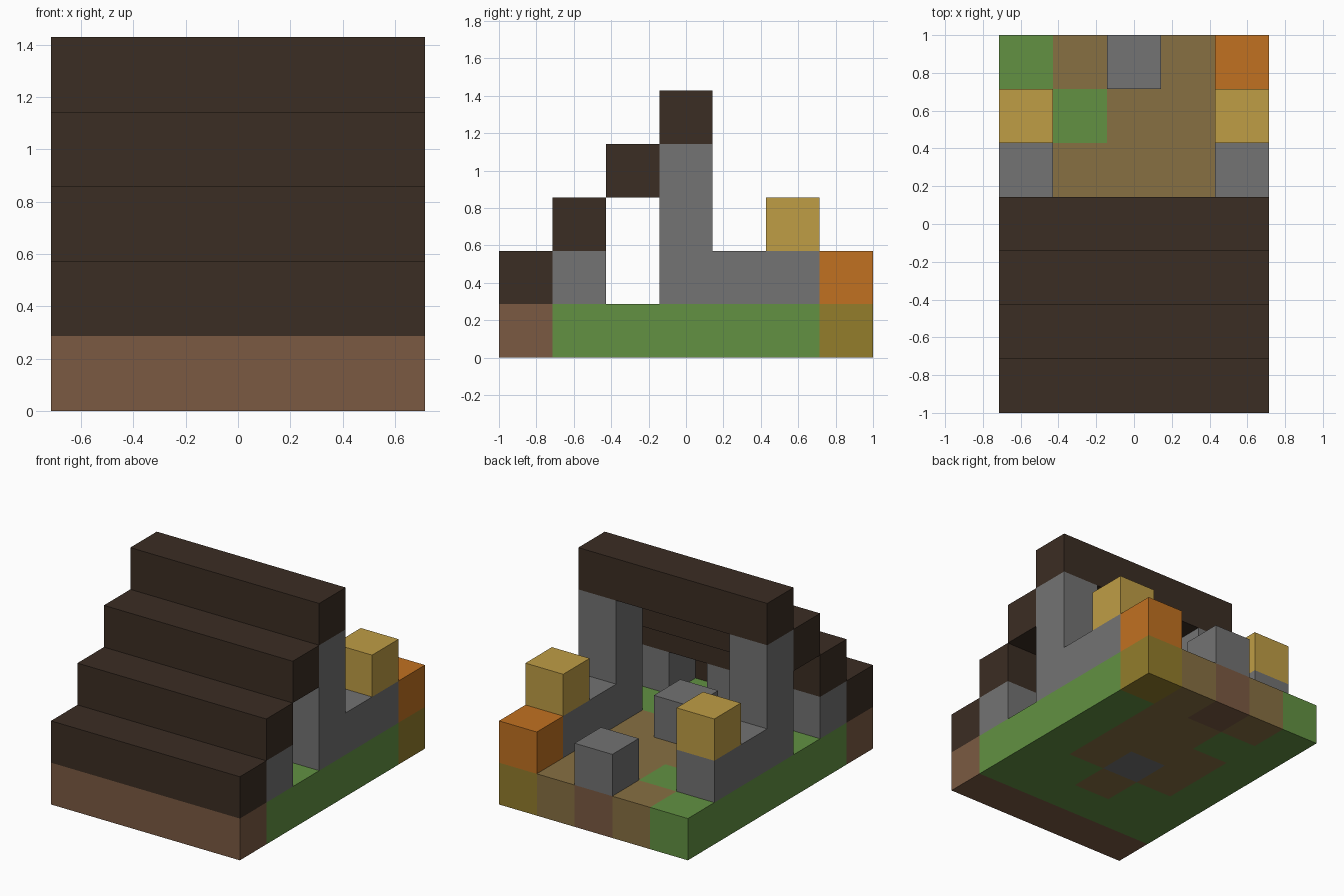
import bpy
import bmesh
from mathutils import Matrix, Vector

CELL = 2 / 7          # edge of one block
COLS, ROWS = 5, 7     # blocks across and deep

default = bpy.data.objects.get("Cube")
if default:
    bpy.data.objects.remove(default, do_unlink=True)


def linear(c):
    c /= 255
    return c / 12.92 if c <= 0.04045 else ((c + 0.055) / 1.055) ** 2.4


def make_material(name, hex_code):
    rgba = [linear(v) for v in bytes.fromhex(hex_code)] + [1.0]
    mat = bpy.data.materials.new(name)
    mat.use_nodes = True
    mat.diffuse_color = rgba
    mat.node_tree.nodes["Principled BSDF"].inputs["Base Color"].default_value = rgba
    return mat


dark_wood = make_material("dark wood", "3B2D23")
brown = make_material("brown wood", "7B5A42")
green = make_material("grass green", "629142")
stone = make_material("stone grey", "737373")
straw = make_material("straw yellow", "BF9D45")
orange = make_material("pumpkin orange", "C17121")
olive = make_material("olive", "937D2B")
earth = make_material("path earth", "877042")


def add_box(bm, cell, size, index=0):
    """Add a box whose low corner is at a grid cell; size is in cells."""
    size = Vector(size)
    centre = Vector(cell) + size / 2 - Vector((COLS / 2, ROWS / 2, 0))
    matrix = Matrix.Translation(centre * CELL) @ Matrix.Diagonal((*(size * CELL), 1))
    verts = bmesh.ops.create_cube(bm, size=1, matrix=matrix)["verts"]
    for face in {f for v in verts for f in v.link_faces}:
        face.material_index = index


def finish(bm, name, materials):
    mesh = bpy.data.meshes.new(name)
    bm.to_mesh(mesh)
    bm.free()
    for mat in materials:
        mesh.materials.append(mat)
    obj = bpy.data.objects.new(name, mesh)
    bpy.context.collection.objects.link(obj)


def block(name, cell, size, mat):
    bm = bmesh.new()
    add_box(bm, cell, size)
    finish(bm, name, [mat])


# Ground blocks, from the front row to the back row
ground_materials = {"B": brown, "G": green, "E": earth, "S": stone, "O": olive}
ground_plan = ["BBBBB", "GGGGG", "GGEGG", "GESEG", "GEEEG", "GGEEG", "GEBEO"]
keys = list(ground_materials)
ground = bmesh.new()
for y, row in enumerate(ground_plan):
    for x, key in enumerate(row):
        add_box(ground, (x, y, 0), (1, 1, 1), keys.index(key))
finish(ground, "ground", ground_materials.values())

# Stepped roof beams across the full width
for step in range(4):
    block(f"roof_beam_{step + 1}", (0, step, step + 1), (COLS, 1, 1), dark_wood)

# Mirrored stone sides: front post, pillar, low wall and straw block
for side, x in (("right", 0), ("left", COLS - 1)):
    block(f"front_post_{side}", (x, 1, 1), (1, 1, 1), stone)
    block(f"pillar_{side}", (x, 3, 1), (1, 1, 3), stone)
    block(f"low_wall_{side}", (x, 4, 1), (1, 2, 1), stone)
    block(f"straw_block_{side}", (x, 5, 2), (1, 1, 1), straw)

# Single stones along the middle
for name, y in (("front_post_middle", 1), ("centre_stone", 3), ("back_stone", 6)):
    block(name, (2, y, 1), (1, 1, 1), stone)

# Orange block on the back corner
block("corner_block", (COLS - 1, ROWS - 1, 1), (1, 1, 1), orange)
